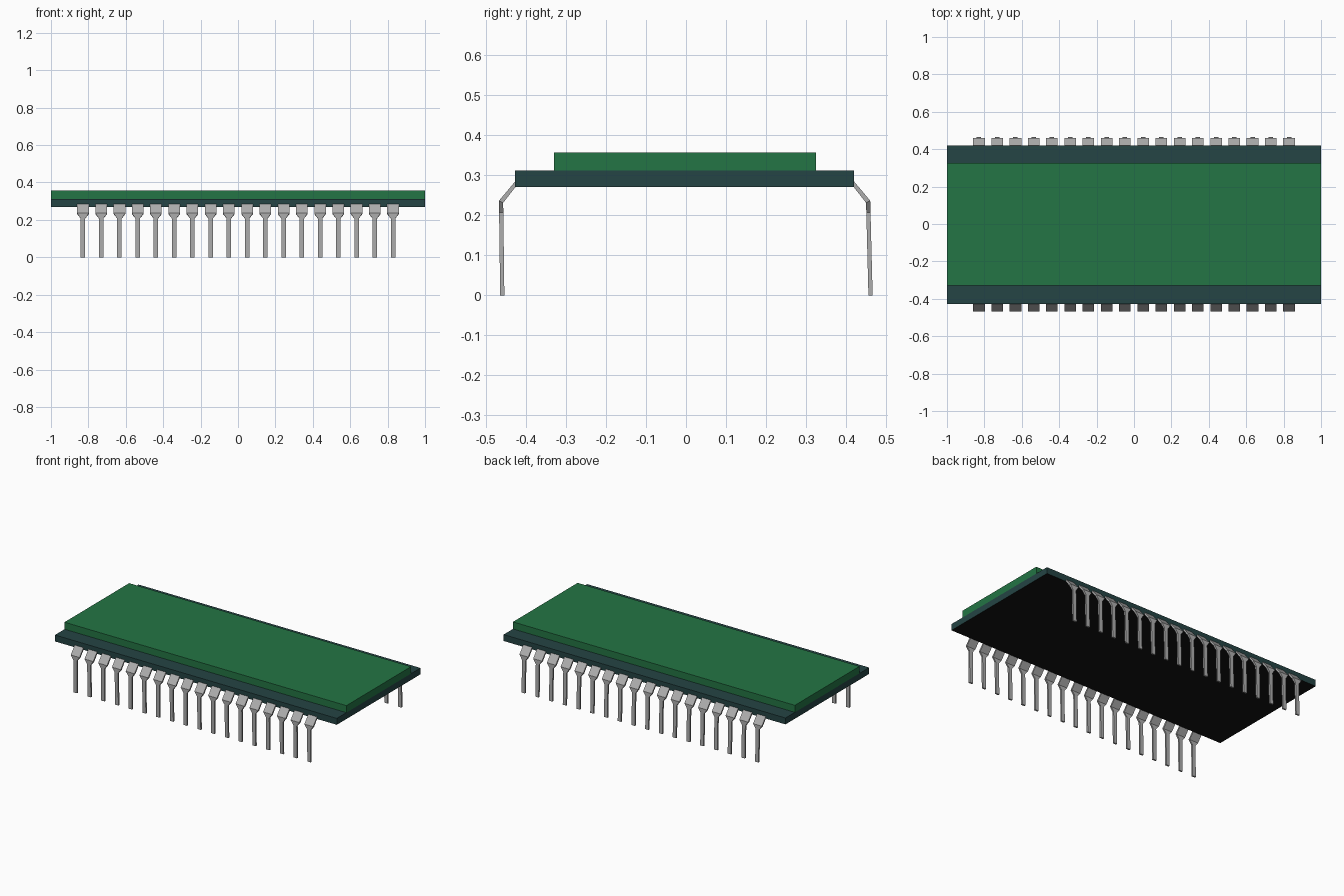
import bpy, bmesh

cube = bpy.data.objects.get("Cube")
if cube:
    bpy.data.objects.remove(cube, do_unlink=True)


def material(name, rgb):
    m = bpy.data.materials.new(name)
    m.use_nodes = True
    m.diffuse_color = (*rgb, 1)
    m.node_tree.nodes["Principled BSDF"].inputs["Base Color"].default_value = (*rgb, 1)
    return m


GREEN = material("board green", (0.017, 0.178, 0.058))
TEAL = material("dark teal", (0.018, 0.058, 0.058))
BLACK = material("underside black", (0.006, 0.006, 0.006))
METAL = material("pin grey", (0.42, 0.42, 0.42))


def finish(name, bm, mats):
    bmesh.ops.recalc_face_normals(bm, faces=bm.faces)
    mesh = bpy.data.meshes.new(name)
    for m in mats:
        mesh.materials.append(m)
    # second material goes on downward faces
    if len(mats) > 1:
        bm.normal_update()
        for f in bm.faces:
            f.material_index = 1 if f.normal.z < -0.9 else 0
    bm.to_mesh(mesh)
    bm.free()
    ob = bpy.data.objects.new(name, mesh)
    bpy.context.collection.objects.link(ob)
    return ob


def slab(name, y0, y1, z0, z1, mats):
    bm = bmesh.new()
    bmesh.ops.create_cube(bm, size=1)
    for v in bm.verts:
        v.co.x *= 2
        v.co.y = y0 if v.co.y < 0 else y1
        v.co.z = z0 if v.co.z < 0 else z1
    return finish(name, bm, mats)


# Two stacked boards
slab("lower_board", -0.427, 0.42, 0.27, 0.311, [TEAL, BLACK])
slab("upper_board", -0.33, 0.325, 0.311, 0.356, [GREEN])


def pin(name, x, side, edge, knee, foot):
    """Bent pin: wide sloping head, tapered neck, narrow straight leg."""
    t = 0.0105
    neck = knee + (foot - knee) * 0.12
    # outer y, outer z, inner y, inner z, half width
    sections = [
        (edge, 0.285, edge, 0.270, 0.031),
        (knee, 0.236, knee - t, 0.231, 0.031),
        (neck, 0.207, neck - t, 0.207, 0.012),
        (foot, 0.0, foot - t, 0.0, 0.012),
    ]
    bm = bmesh.new()
    rings = []
    for yo, zo, yi, zi, w in sections:
        rings.append([bm.verts.new((x + sx * w, side * y, z)) for sx, y, z in
                      ((-1, yo, zo), (1, yo, zo), (1, yi, zi), (-1, yi, zi))])
    for a, b in zip(rings, rings[1:]):
        for i in range(4):
            j = (i + 1) % 4
            bm.faces.new((a[i], a[j], b[j], b[i]))
    bm.faces.new(rings[0])
    bm.faces.new(rings[-1])
    return finish(name, bm, [METAL])


# Eighteen pins along each long edge
COUNT, PITCH = 18, 0.0975
for i in range(COUNT):
    x = (i - (COUNT - 1) / 2) * PITCH
    pin(f"front_pin_{i + 1}", x, -1, 0.426, 0.467, 0.464)
    pin(f"back_pin_{i + 1}", x, 1, 0.419, 0.460, 0.466)
